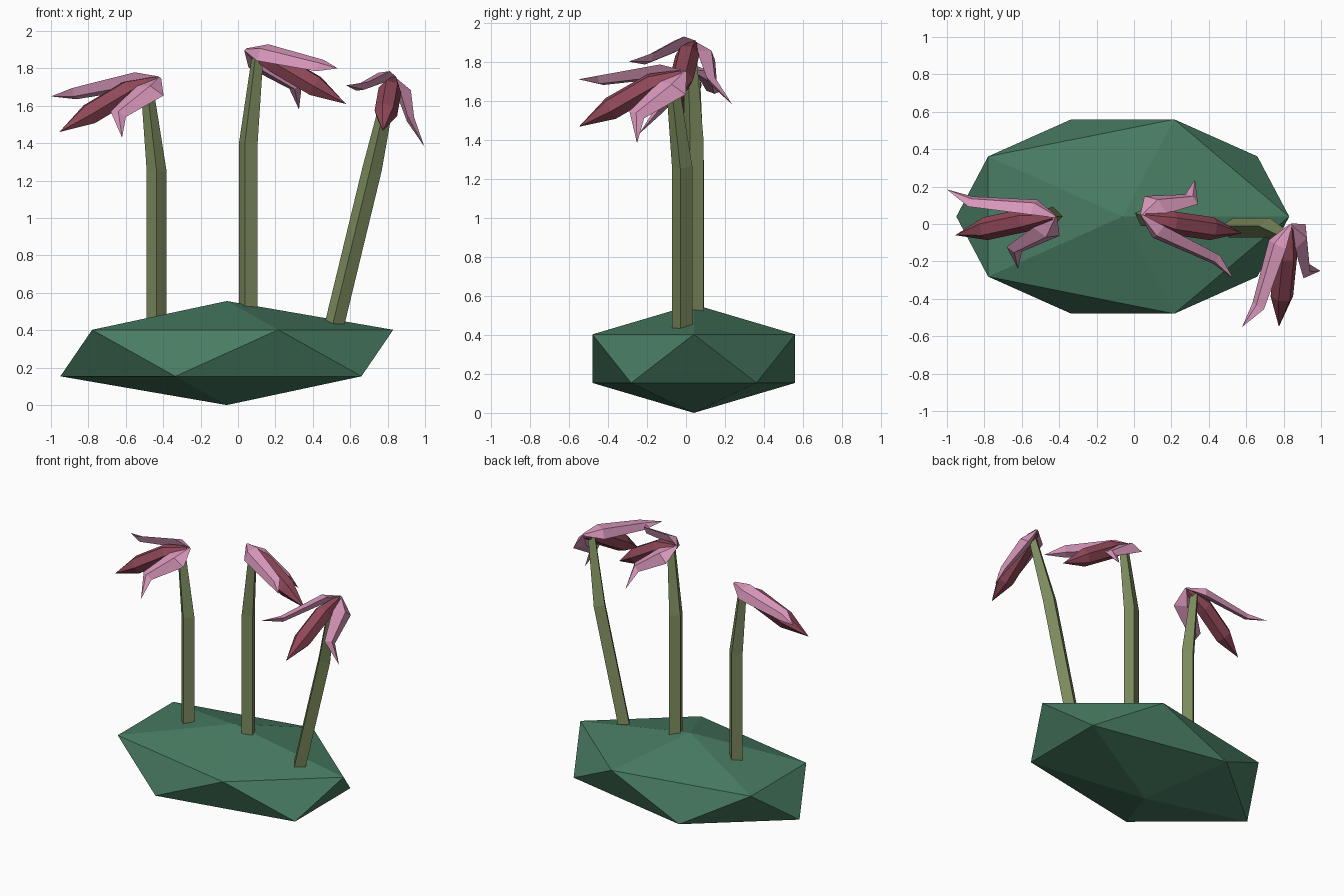
import bpy
import bmesh
from math import cos, sin, radians, tau
from mathutils import Matrix, Vector

cube = bpy.data.objects.get("Cube")
if cube:
    bpy.data.objects.remove(cube, do_unlink=True)


def material(name, rgb):
    mat = bpy.data.materials.new(name)
    mat.use_nodes = True
    mat.diffuse_color = (*rgb, 1)
    mat.node_tree.nodes["Principled BSDF"].inputs["Base Color"].default_value = (*rgb, 1)
    return mat


leaf_green = material("leaf green", (0.065, 0.2, 0.122))
stem_green = material("olive green", (0.2, 0.255, 0.11))
petal_pink = material("petal pink", (0.68, 0.305, 0.485))
bud_red = material("dark red", (0.283, 0.065, 0.098))


def finish(name, bm, mat):
    bmesh.ops.remove_doubles(bm, verts=bm.verts, dist=0.0005)
    bmesh.ops.recalc_face_normals(bm, faces=bm.faces)
    mesh = bpy.data.meshes.new(name)
    bm.to_mesh(mesh)
    bm.free()
    mesh.materials.append(mat)
    obj = bpy.data.objects.new(name, mesh)
    bpy.context.collection.objects.link(obj)
    return obj


def loft(name, path, sides, normal, mat, place, flat=1.0):
    """Skin rings along a path of (x, y, z, half width); flat squeezes along the normal."""
    along = (Vector(path[-1][:3]) - Vector(path[0][:3])).normalized()
    side = along.cross(Vector(normal)).normalized()
    up = side.cross(along)
    bm = bmesh.new()
    rings = []
    for x, y, z, r in path:
        ring = []
        for i in range(sides):
            a = tau * i / sides
            offset = side * cos(a) * r + up * sin(a) * r * flat
            ring.append(bm.verts.new(place @ (Vector((x, y, z)) + offset)))
        rings.append(ring)
    for low, high in zip(rings, rings[1:]):
        for i in range(sides):
            j = (i + 1) % sides
            bm.faces.new((low[i], low[j], high[j], high[i]))
    bm.faces.new(rings[0])
    if path[-1][3] > 0:
        bm.faces.new(rings[-1])
    return finish(name, bm, mat)


# Faceted leafy mound
bm = bmesh.new()
bmesh.ops.create_icosphere(bm, subdivisions=1, radius=1)
bm.transform(Matrix.Translation((-0.06, 0.04, 0.278)) @ Matrix.Diagonal((0.995, 0.611, 0.278, 1)))
finish("leafy_mound", bm, leaf_green)

# Parts of one flower, measured from its joint at the top of the stem
stem = [(0, 0, -1.42, 0.053), (0, 0, -0.5, 0.053), (-0.055, 0, -0.02, 0.032)]
bud = [(0, 0, -0.01, 0.02), (-0.15, -0.02, -0.07, 0.062),
       (-0.36, -0.065, -0.195, 0.062), (-0.52, -0.1, -0.29, 0)]
long_petal = [(0.015, 0, 0, 0.01), (-0.1, 0.05, -0.015, 0.062),
              (-0.44, 0.08, -0.085, 0.042), (-0.565, 0.145, -0.1, 0)]
short_petal = [(0.015, 0, 0, 0.01), (-0.035, -0.08, -0.07, 0.08),
               (-0.205, -0.175, -0.195, 0.045), (-0.185, -0.28, -0.32, 0)]

# Three flowers: joint position, turn about the stem, sideways lean
flowers = {
    "right": ((-0.435, 0.04, 1.75), 0, 0),
    "middle": ((0.055, 0.04, 1.9), 159.5, 0),
    "left": ((0.835, -0.02, 1.75), 80, 13.6),
}
for label, (joint, turn, lean) in flowers.items():
    place = (Matrix.Translation(joint) @ Matrix.Rotation(radians(lean), 4, "Y")
             @ Matrix.Rotation(radians(turn), 4, "Z"))
    loft(label + "_stem", stem, 4, (0, 1, 0), stem_green, place)
    loft(label + "_bud", bud, 6, (0, 0, 1), bud_red, place)
    loft(label + "_long_petal", long_petal, 4, (0, 0.74, 0.67), petal_pink, place, 0.5)
    loft(label + "_short_petal", short_petal, 4, (0, -0.74, 0.67), petal_pink, place, 0.5)
